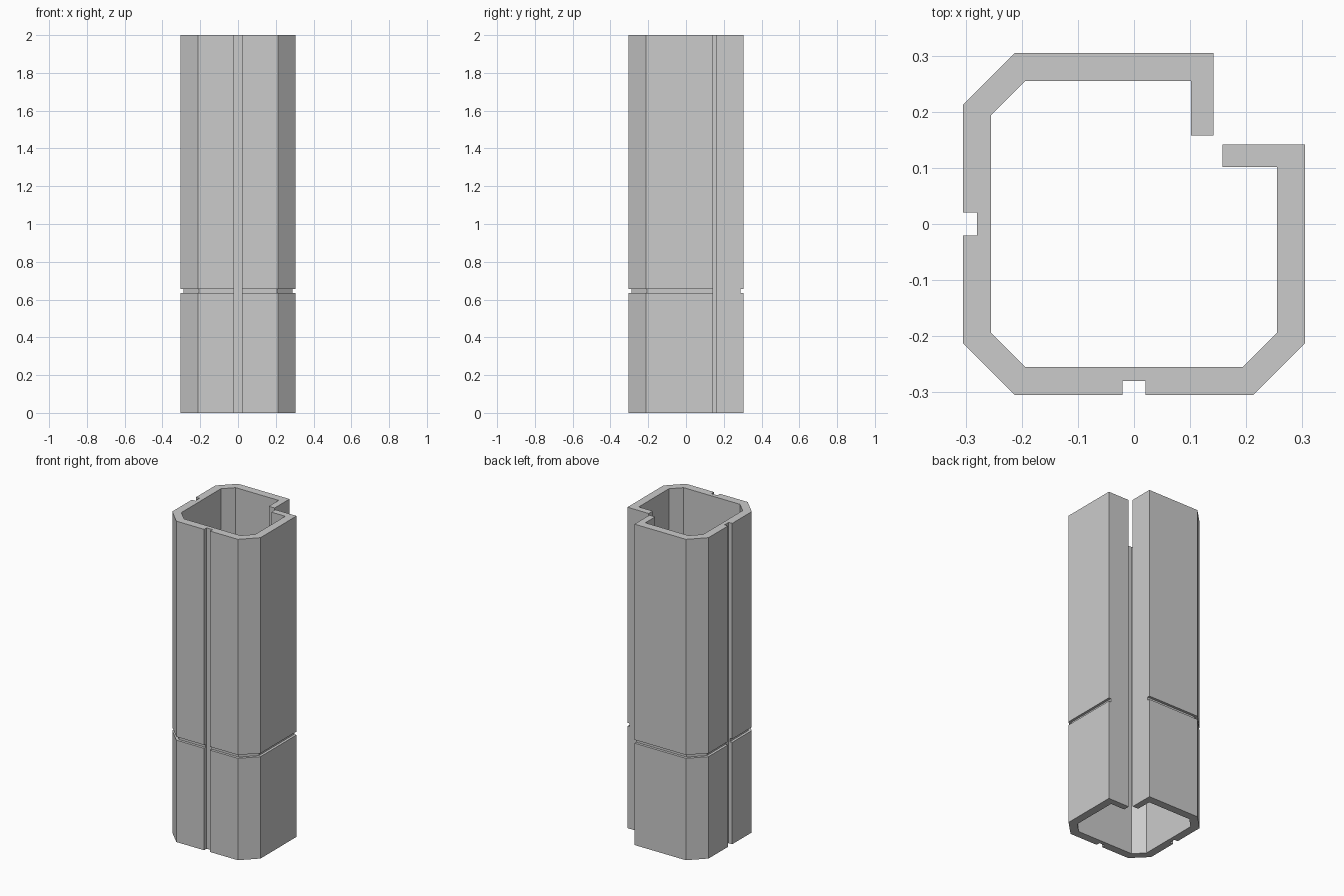
import bpy
import bmesh
import math

cube = bpy.data.objects.get("Cube")
if cube:
    bpy.data.objects.remove(cube, do_unlink=True)

HEIGHT = 2.0
OUTER, OUTER_CORNER = 0.3045, 0.2125    # outside half width, start of chamfer
INNER, INNER_CORNER = 0.2545, 0.194     # inside half width, start of chamfer
LIP_OUT, LIP_IN, LIP_END = 0.142, 0.102, 0.158
SLOT, SLOT_FLOOR = 0.0205, 0.28         # vertical channel half width and floor
GROOVE_LOW, GROOVE_HIGH, GROOVE_DEPTH = 0.635, 0.656, 0.016


def across_diagonal(half):
    """Complete a half outline by mirroring it over the line x = y."""
    return half + [(y, x) for x, y in reversed(half)]


def section(inset):
    """Closed wall outline, with the outer faces moved in by inset."""
    s = OUTER - inset
    c = OUTER_CORNER - inset * (math.sqrt(2) - 1)
    outside = across_diagonal([
        (LIP_END, LIP_OUT), (s, LIP_OUT), (s, -c), (c, -s),
        (SLOT, -s), (SLOT, -SLOT_FLOOR), (-SLOT, -SLOT_FLOOR), (-SLOT, -s),
        (-c, -s)])
    inside = across_diagonal([
        (LIP_END, LIP_IN), (INNER, LIP_IN), (INNER, -INNER_CORNER),
        (INNER_CORNER, -INNER), (-INNER_CORNER, -INNER)])
    return outside + inside[::-1]


# Stack the sections, stepping in at the horizontal groove
levels = [(0, 0), (GROOVE_LOW, 0), (GROOVE_LOW, GROOVE_DEPTH),
          (GROOVE_HIGH, GROOVE_DEPTH), (GROOVE_HIGH, 0), (HEIGHT, 0)]
bm = bmesh.new()
rings = [[bm.verts.new((x, y, z)) for x, y in section(inset)]
         for z, inset in levels]
for low, high in zip(rings, rings[1:]):
    for i in range(len(low)):
        bm.faces.new((low[i - 1], low[i], high[i], high[i - 1]))
bm.faces.new(rings[0])
bm.faces.new(rings[-1])
bmesh.ops.remove_doubles(bm, verts=bm.verts, dist=0.0001)
bmesh.ops.dissolve_degenerate(bm, edges=bm.edges, dist=0.0001)
bmesh.ops.recalc_face_normals(bm, faces=bm.faces)

mesh = bpy.data.meshes.new("column_casing")
bm.to_mesh(mesh)
bm.free()
casing = bpy.data.objects.new("column_casing", mesh)
bpy.context.collection.objects.link(casing)

# Plain grey finish
grey = bpy.data.materials.new("light_grey")
grey.use_nodes = True
colour = (0.6, 0.6, 0.6, 1)
grey.diffuse_color = colour
grey.node_tree.nodes["Principled BSDF"].inputs["Base Color"].default_value = colour
mesh.materials.append(grey)
